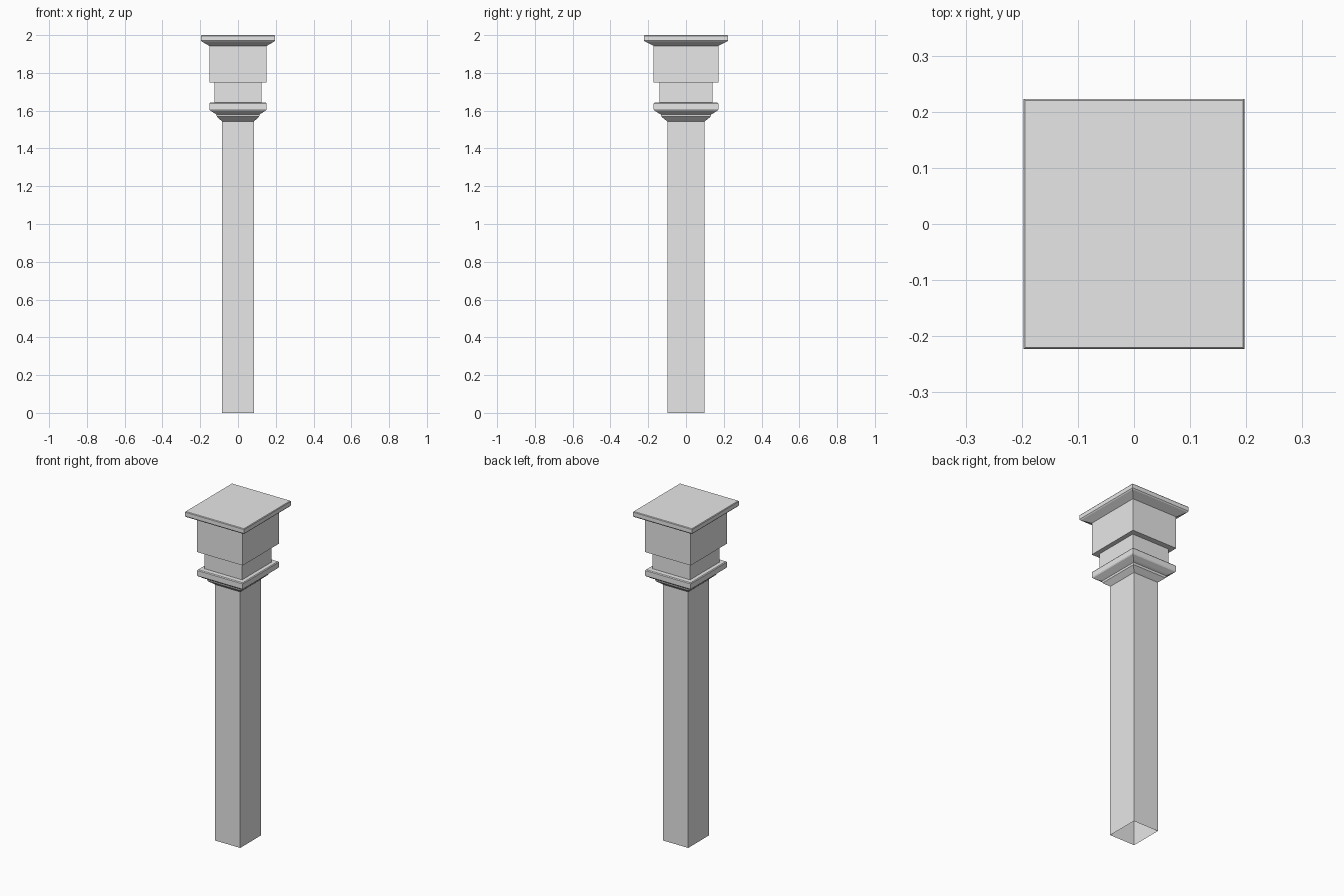
import bpy, bmesh, math
from mathutils import Matrix

cube = bpy.data.objects.get("Cube")
if cube:
    bpy.data.objects.remove(cube, do_unlink=True)

stone = bpy.data.materials.new("pale grey stone")
stone.use_nodes = True
stone.diffuse_color = (0.8, 0.8, 0.8, 1)
stone.node_tree.nodes["Principled BSDF"].inputs["Base Color"].default_value = (0.8, 0.8, 0.8, 1)


def finish(name, bm):
    mesh = bpy.data.meshes.new(name)
    bm.to_mesh(mesh)
    bm.free()
    mesh.materials.append(stone)
    obj = bpy.data.objects.new(name, mesh)
    bpy.context.collection.objects.link(obj)
    return obj


def stacked_block(name, rings):
    """Rectangular moulding lofted through (half width, half depth, height) rings."""
    bm = bmesh.new()
    loops = [[bm.verts.new((sx * w, sy * d, z))
              for sx, sy in ((-1, -1), (1, -1), (1, 1), (-1, 1))] for w, d, z in rings]
    for low, high in zip(loops, loops[1:]):
        for i in range(4):
            j = (i + 1) % 4
            bm.faces.new((low[i], low[j], high[j], high[i]))
    bm.faces.new(loops[0][::-1])
    bm.faces.new(loops[-1])
    return finish(name, bm)


# Hollow shaft: four walls, each with two tall sunken panels
HALF_X, HALF_Y, TOP = 0.084, 0.099, 1.545
bm = bmesh.new()
panels = []
for turn in range(4):
    half, dist = (HALF_X, HALF_Y) if turn % 2 == 0 else (HALF_Y, HALF_X)
    spin = Matrix.Rotation(turn * math.pi / 2, 4, "Z")
    outer = half - 0.012
    xs = (-half, -outer, -0.013, 0.013, outer, half)
    zs = (0, 0.02, 1.53, TOP)
    grid = [[bm.verts.new(spin @ Matrix.Translation((x, -dist, z)).to_translation())
             for x in xs] for z in zs]
    for r in range(3):
        for c in range(5):
            face = bm.faces.new((grid[r][c], grid[r][c + 1], grid[r + 1][c + 1], grid[r + 1][c]))
            if r == 1 and c in (1, 3):
                panels.append(face)
bmesh.ops.inset_individual(bm, faces=panels, thickness=0.002, depth=-0.008)
bmesh.ops.remove_doubles(bm, verts=bm.verts, dist=0.0001)
finish("shaft", bm)

# Stepped collar under the neck
stacked_block("collar", [
    (0.084, 0.099, 1.543), (0.092, 0.108, 1.55), (0.112, 0.13, 1.568),
    (0.114, 0.133, 1.58), (0.124, 0.145, 1.586), (0.149, 0.169, 1.602),
    (0.152, 0.172, 1.608), (0.152, 0.172, 1.637), (0.148, 0.168, 1.642)])

# Recessed neck and broad block
stacked_block("neck", [(0.125, 0.139, 1.641), (0.125, 0.139, 1.749)])
stacked_block("capital_block", [(0.152, 0.172, 1.748), (0.152, 0.172, 1.944)])

# Flared cap slab with softened rims
stacked_block("cap_slab", [
    (0.152, 0.172, 1.943), (0.192, 0.218, 1.966), (0.197, 0.223, 1.972),
    (0.197, 0.223, 1.996), (0.194, 0.22, 2.0)])
